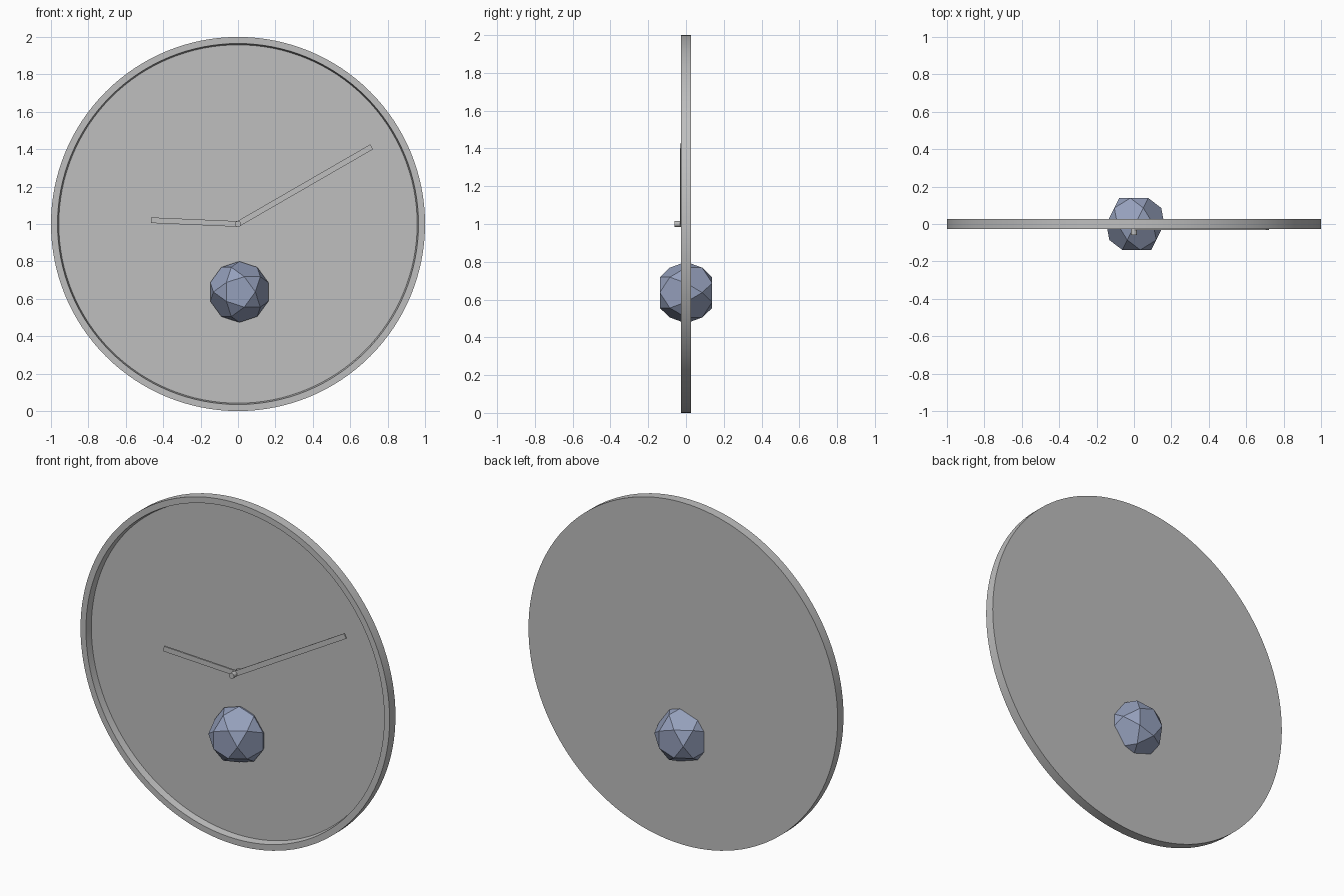
import bpy
import bmesh
from math import radians
from mathutils import Matrix, Vector

cube = bpy.data.objects.get("Cube")
if cube:
    bpy.data.objects.remove(cube, do_unlink=True)

CENTRE = Vector((0, 0, 1))


def material(name, rgb):
    mat = bpy.data.materials.new(name)
    mat.use_nodes = True
    colour = (*rgb, 1)
    mat.diffuse_color = colour
    mat.node_tree.nodes["Principled BSDF"].inputs["Base Color"].default_value = colour
    return mat


def finish(bm, name, mat, smooth=False):
    bmesh.ops.recalc_face_normals(bm, faces=bm.faces[:])
    mesh = bpy.data.meshes.new(name)
    bm.to_mesh(mesh)
    bm.free()
    mesh.materials.append(mat)
    obj = bpy.data.objects.new(name, mesh)
    bpy.context.collection.objects.link(obj)
    if smooth:
        bpy.ops.object.select_all(action='DESELECT')
        obj.select_set(True)
        bpy.context.view_layer.objects.active = obj
        bpy.ops.object.shade_smooth_by_angle(angle=radians(30))
    return obj


def hand(name, angle, length, front, back, width=0.03):
    """Flat bar running outwards from the clock centre."""
    bm = bmesh.new()
    bmesh.ops.create_cube(bm, size=1)
    bmesh.ops.scale(bm, vec=(length, back - front, width), verts=bm.verts)
    bmesh.ops.translate(bm, vec=(length / 2, (front + back) / 2, 0), verts=bm.verts)
    turn = Matrix.Translation(CENTRE) @ Matrix.Rotation(radians(-angle), 4, 'Y')
    bmesh.ops.transform(bm, matrix=turn, verts=bm.verts)
    return finish(bm, name, grey)


grey = material("plain grey", (0.52, 0.52, 0.52))
blue = material("dusty blue", (0.30, 0.35, 0.50))

# Dial: shallow dish with a raised rim, open to the front
profile = [(0, 0.027), (1, 0.027), (1, -0.027),
           (0.965, -0.027), (0.958, 0.013), (0, 0.013)]
bm = bmesh.new()
points = [bm.verts.new((r, y, 0)) for r, y in profile]
edges = [bm.edges.new(pair) for pair in zip(points, points[1:])]
bmesh.ops.spin(bm, geom=points + edges, cent=(0, 0, 0), axis=(0, 1, 0),
               angle=radians(360), steps=128)
bmesh.ops.remove_doubles(bm, verts=bm.verts[:], dist=0.0001)
bmesh.ops.translate(bm, vec=CENTRE, verts=bm.verts)
finish(bm, "dial", grey, smooth=True)

# Hands
hand("minute_hand", 30, 0.825, -0.031, -0.023)
hand("hour_hand", 177.5, 0.465, -0.023, -0.013)

# Centre pin, from the dial floor to just past the hands
bm = bmesh.new()
bmesh.ops.create_cone(bm, cap_ends=True, segments=24, radius1=0.016,
                      radius2=0.016, depth=0.075)
place = Matrix.Translation(CENTRE + Vector((0, -0.0225, 0))) @ Matrix.Rotation(radians(90), 4, 'X')
bmesh.ops.transform(bm, matrix=place, verts=bm.verts)
finish(bm, "centre_pin", grey, smooth=True)

# Ball of pentagons and triangles: hull of the edge midpoints of an icosahedron
source = bmesh.new()
bmesh.ops.create_icosphere(source, subdivisions=1, radius=1)
bm = bmesh.new()
for edge in source.edges:
    middle = (edge.verts[0].co + edge.verts[1].co).normalized()
    bm.verts.new(middle * 0.163)
source.free()
bmesh.ops.convex_hull(bm, input=bm.verts[:])
bmesh.ops.dissolve_limit(bm, angle_limit=radians(5), verts=bm.verts[:], edges=bm.edges[:])
place = Matrix.Translation((0.007, 0, 0.637)) @ Matrix.Rotation(radians(90), 4, 'X')
bmesh.ops.transform(bm, matrix=place, verts=bm.verts)
finish(bm, "faceted_ball", blue)
